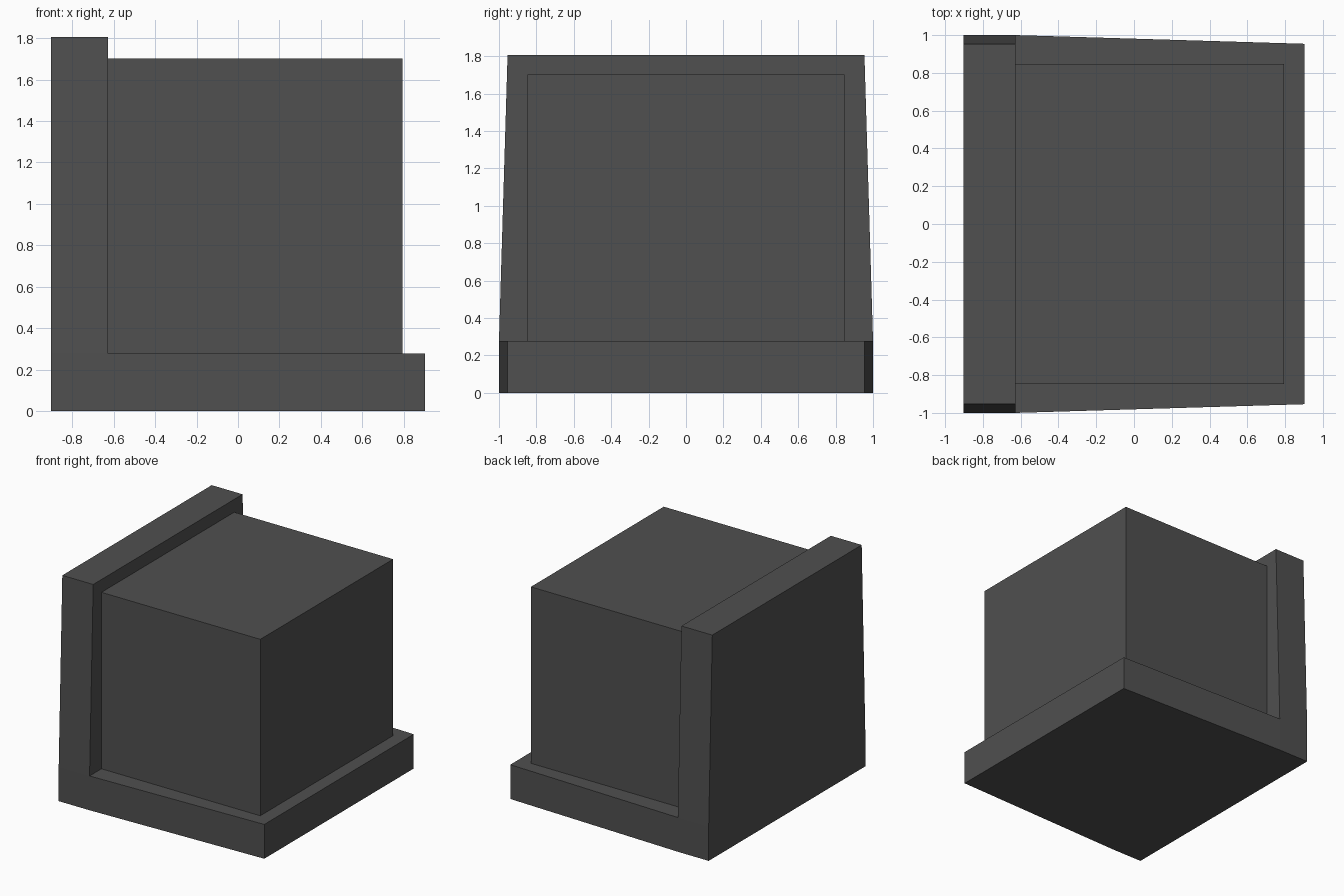
import bpy, bmesh

cube = bpy.data.objects.get("Cube")
if cube:
    bpy.data.objects.remove(cube, do_unlink=True)

grey = bpy.data.materials.new("dark grey")
grey.use_nodes = True
colour = (0.08, 0.08, 0.08, 1)
grey.diffuse_color = colour
grey.node_tree.nodes["Principled BSDF"].inputs["Base Color"].default_value = colour

X_OUT, X_WALL, X_BOX = 0.903, -0.627, 0.793
Z_BASE, Z_BOX, Z_TOP = 0.277, 1.703, 1.807
WIDE, NARROW, BOX_HALF = 1.0, 0.954, 0.848


def finish(bm, name):
    bmesh.ops.recalc_face_normals(bm, faces=bm.faces)
    mesh = bpy.data.meshes.new(name)
    bm.to_mesh(mesh)
    bm.free()
    mesh.materials.append(grey)
    obj = bpy.data.objects.new(name, mesh)
    bpy.context.collection.objects.link(obj)


# L-shaped bracket: outline of (x, half width, z), both arms narrowing to their ends
outline = [
    (-X_OUT, WIDE, 0), (X_WALL, WIDE, 0), (X_OUT, NARROW, 0),
    (X_OUT, NARROW, Z_BASE), (X_WALL, WIDE, Z_BASE),
    (X_WALL, NARROW, Z_TOP), (-X_OUT, NARROW, Z_TOP), (-X_OUT, WIDE, Z_BASE),
]
bm = bmesh.new()
front = [bm.verts.new((x, -w, z)) for x, w, z in outline]
back = [bm.verts.new((x, w, z)) for x, w, z in outline]
for side in (front, back):
    for quad in ((0, 1, 4, 7), (1, 2, 3, 4), (7, 4, 5, 6)):
        bm.faces.new([side[i] for i in quad])
for i in range(len(outline)):
    j = (i + 1) % len(outline)
    bm.faces.new((front[i], front[j], back[j], back[i]))
finish(bm, "corner_bracket")

# Block resting in the corner of the bracket
bm = bmesh.new()
bmesh.ops.create_cube(bm, size=1)
for v in bm.verts:
    v.co = (X_BOX if v.co.x > 0 else X_WALL,
            BOX_HALF if v.co.y > 0 else -BOX_HALF,
            Z_BOX if v.co.z > 0 else Z_BASE)
finish(bm, "main_block")
